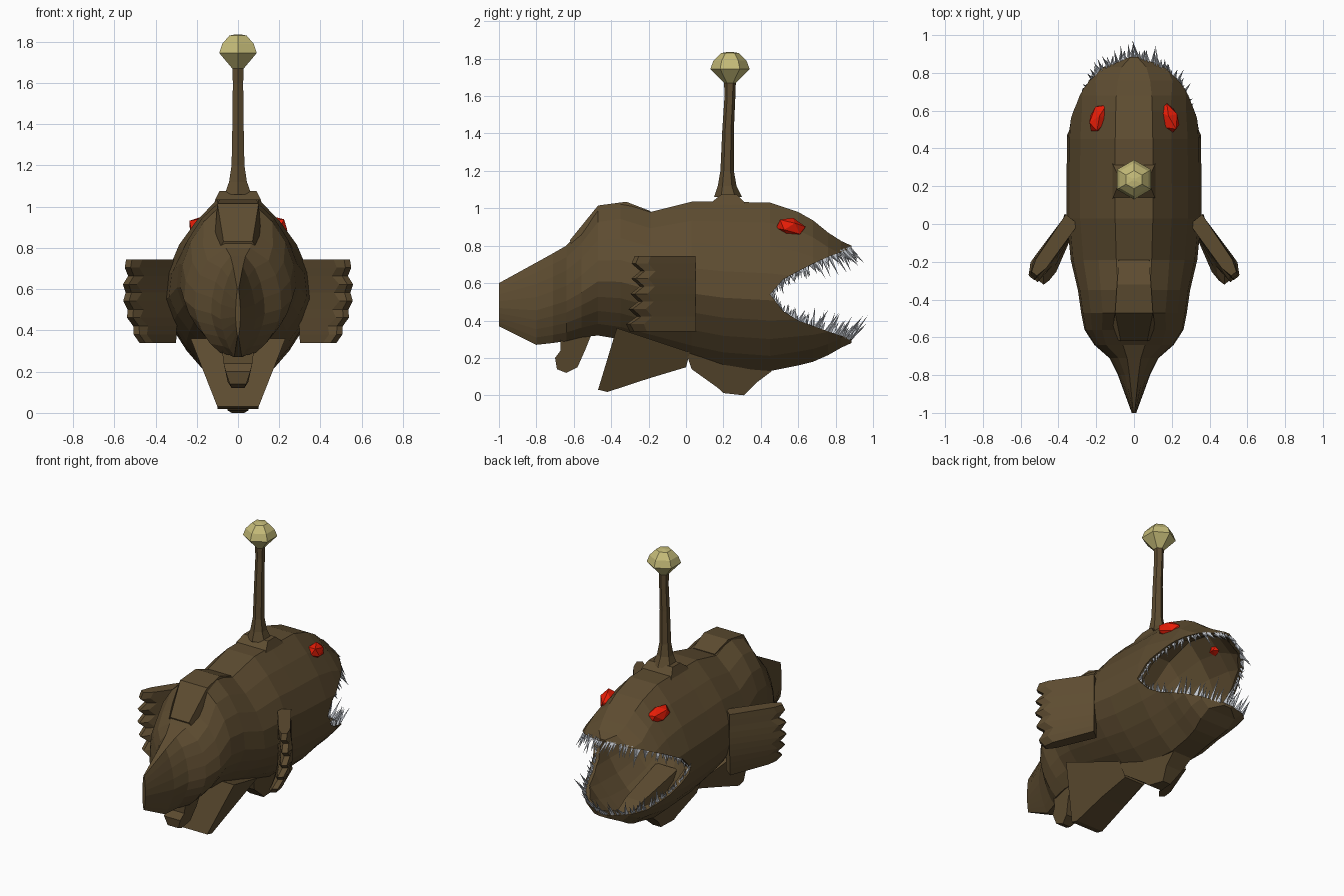
import bpy, bmesh, math, random
from mathutils import Vector, Matrix

if "Cube" in bpy.data.objects:
    bpy.data.objects.remove(bpy.data.objects["Cube"])

random.seed(4)


def material(name, rgb):
    m = bpy.data.materials.new(name)
    m.diffuse_color = (*rgb, 1)
    m.use_nodes = True
    m.node_tree.nodes["Principled BSDF"].inputs["Base Color"].default_value = m.diffuse_color
    return m


BROWN = material("brown_skin", (0.110, 0.072, 0.030))
RED = material("red_eye", (0.80, 0.012, 0.002))
GLOW = material("pale_yellow_lure", (0.56, 0.50, 0.19))
TOOTH = material("grey_tooth", (0.60, 0.63, 0.68))


def finish(name, bm, mat):
    bmesh.ops.recalc_face_normals(bm, faces=bm.faces[:])
    me = bpy.data.meshes.new(name)
    bm.to_mesh(me)
    bm.free()
    me.materials.append(mat)
    ob = bpy.data.objects.new(name, me)
    bpy.context.collection.objects.link(ob)
    return ob


def loft(name, rings, mat):
    """Skin closed rings of points and cap both ends."""
    bm = bmesh.new()
    vs = [[bm.verts.new(p) for p in r] for r in rings]
    n = len(vs[0])
    for a, b in zip(vs, vs[1:]):
        for i in range(n):
            bm.faces.new((a[i], a[(i + 1) % n], b[(i + 1) % n], b[i]))
    bm.faces.new(vs[0])
    bm.faces.new(vs[-1])
    return finish(name, bm, mat)


def slab(name, pts, mat):
    """Side outline of (y, z, half width), mirrored across x = 0."""
    return loft(name, [[(s * w, y, z) for y, z, w in pts] for s in (-1, 1)], mat)


def lathe(name, rows, sides, mat):
    """Rows of (radius, y, z) stacked upward."""
    angles = [2 * math.pi * (i + .5) / sides for i in range(sides)]
    return loft(name, [[(r * math.cos(a), y + r * math.sin(a), z) for a in angles]
                       for r, y, z in rows], mat)


def lerp_table(table, t):
    for a, b in zip(table, table[1:]):
        if t <= b[0]:
            f = max(0, (t - a[0]) / (b[0] - a[0]))
            return [p + (q - p) * f for p, q in zip(a, b)]
    return list(table[-1])


# Body stations: y, top, bottom, half width, roundness
BODY = [(-1.0, .60, .37, .012, 1), (-.8, .71, .27, .085, 1), (-.71, .76, .28, .13, .8),
        (-.64, .80, .29, .21, .6), (-.56, .88, .31, .262, .75), (-.47, 1.01, .32, .28, .9),
        (-.35, 1.03, .30, .297, .9), (-.19, .98, .26, .335, 1), (.03, 1.035, .19, .357, 1),
        (.2, 1.035, .15, .357, 1), (.45, 1.03, .13, .355, 1), (.6, .98, .16, .345, 1),
        (.68, .935, .18, .335, .9), (.76, .87, .215, .305, .7), (.83, .825, .255, .235, .55),
        (.885, .80, .28, .06, .5)]
# Half section: height fraction, width fraction
SECTION = [(0, .22), (.09, .48), (.19, .7), (.3, .88), (.42, 1), (.58, .96), (.74, .8),
           (.88, .56), (1, .28)]


def body_ring(y, top, bot, half, k):
    side = [(half * w ** (k if h < .95 else 1), y, bot + (top - bot) * h) for h, w in SECTION]
    return side + [(-x, yy, z) for x, yy, z in reversed(side)]


body = loft("body", [body_ring(*s) for s in BODY], BROWN)

# Mouth opening and throat cavity
UPPER = [(.45, .54), (.52, .62), (.65, .69), (.77, .745), (.885, .785)]
LOWER = [(.45, .54), (.52, .45), (.60, .40), (.75, .345), (.885, .30)]
gap = slab("mouth_cutter", [(y, z, .6) for y, z in
                            UPPER + [(1.1, .86), (1.1, .22)] + LOWER[:0:-1]], BROWN)
inner = []
for y, scale in ((.12, .35), (.25, .7), (.42, .87), (.6, .9), (.7, .9), (.8, .89), (.89, .87)):
    s = lerp_table(BODY, y)
    mid = (s[1] + s[2]) / 2
    inner.append([(x * scale, y, mid + (z - mid) * scale) for x, _, z in body_ring(*s)])
throat = loft("throat_cutter", inner, BROWN)
for cutter in (gap, throat):
    mod = body.modifiers.new("cut", 'BOOLEAN')
    mod.operation, mod.solver, mod.object = 'DIFFERENCE', 'EXACT', cutter
    bpy.context.view_layer.objects.active = body
    bpy.ops.object.modifier_apply(modifier=mod.name)
    bpy.data.objects.remove(cutter)


# Teeth along both jaws
def half_width(y, z):
    _, top, bot, half, k = lerp_table(BODY, y)
    return half * lerp_table(SECTION, (z - bot) / (top - bot))[1] ** k


def jaw_teeth(name, rim, up):
    path = []
    for i in range(41):
        y = .46 + .42 * i / 40
        z = lerp_table(rim, y)[1]
        path.append(Vector((half_width(y, z) * .95, y - .008, z)))
    path.append(Vector((0, .88, path[-1].z)))
    lengths = [0]
    for a, b in zip(path, path[1:]):
        lengths.append(lengths[-1] + (b - a).length)
    table = [(d, *p) for d, p in zip(lengths, path)]
    bm = bmesh.new()
    count = 34
    for i in range(count):
        for s in (-1, 1):
            f = (i + random.random()) / count
            p = Vector(lerp_table(table, f * lengths[-1])[1:])
            p.x *= s
            size = random.uniform(.045, .09) * (.6 + .75 * f)
            if random.random() < .22:
                size *= 1.45
            lean = Vector((p.x * .7 + random.uniform(-.25, .25),
                           .95 * f + random.uniform(-.35, .35), up))
            lean.normalize()
            rot = lean.to_track_quat('Z', 'Y').to_matrix().to_4x4()
            bmesh.ops.create_cone(bm, segments=4, radius1=.011, radius2=0, depth=size, cap_ends=True,
                                  matrix=Matrix.Translation(p + lean * (size / 2 - .008)) @ rot)
    finish(name, bm, TOOTH)


jaw_teeth("upper_teeth", UPPER, -1)
jaw_teeth("lower_teeth", LOWER, 1)

# Tongue
slab("tongue", [(.2, .22, .08), (.6, .18, .09), (.66, .22, .05), (.55, .27, .06), (.2, .36, .08)], BROWN)

# Belly bump, pelvic fin and small rear fin
slab("belly_bump", [(.0, .23, .12), (.03, .14, .1), (.17, .04, .06), (.2, .012, .05), (.31, 0, .03),
                    (.38, .07, .06), (.46, .13, .07), (.4, .155, .08)], BROWN)
slab("pelvic_fin", [(-.37, .36, .23), (-.47, .03, .1), (-.42, .018, .1), (-.2, .09, .09),
                    (0, .15, .07), (.02, .23, .13)], BROWN)
slab("rear_fin", [(-.5, .34, .08), (-.54, .24, .07), (-.58, .15, .05), (-.64, .12, .03),
                  (-.69, .14, .04), (-.70, .20, .06), (-.67, .24, .07), (-.67, .33, .08)], BROWN)

# Dorsal ridge
slab("dorsal_ridge", [(-.2, .93, .12), (-.19, .985, .08), (-.32, 1.035, .09), (-.47, 1.015, .1),
                      (-.62, .83, .07), (-.6, .76, .12)], BROWN)


# Side fins with scalloped trailing edge
def side_fin(name, s):
    normal = Vector((.785, .62, 0))
    tips = [.32, .345, .29, .355, .30, .36, .30, .355, .29, .34, .30]
    rings = []
    for i, reach in enumerate(tips):
        z = .745 - .405 * i / (len(tips) - 1)
        bow = -.10 * ((z - .6) / .26) ** 2 if z < .6 else -.02 * (z - .6) / .14
        profile = [(-.03, .042), (reach * .8, .036), (reach, .018)]
        profile += [(d, -t) for d, t in reversed(profile)]
        ring = [Vector((.345 + .62 * min(d, .325), -.785 * d, z)) + normal * (bow * d / .35 + t)
                for d, t in profile]
        rings.append([(s * p.x, p.y, p.z) for p in ring])
    loft(name, rings, BROWN)


for label, s in (("left", -1), ("right", 1)):
    side_fin(label + "_side_fin", s)
    # Eyes
    bm = bmesh.new()
    place = (Matrix.Translation((s * .187, .56, .897)) @ Matrix.Rotation(s * .35, 4, 'Z')
             @ Matrix.Rotation(-.25, 4, 'X') @ Matrix.Diagonal((.052, .088, .054, 1)))
    bmesh.ops.create_icosphere(bm, subdivisions=1, radius=1, matrix=place)
    finish(label + "_eye", bm, RED)

# Lure on its stalk
slab("stalk_base", [(.13, 1.0, .12), (.14, 1.035, .11), (.19, 1.075, .09), (.27, 1.075, .09),
                    (.31, 1.035, .11), (.33, 1.0, .12)], BROWN)
lathe("stalk", [(.075, .225, 1.06), (.05, .22, 1.12), (.036, .22, 1.2), (.031, .225, 1.42),
                (.029, .235, 1.6), (.032, .235, 1.69)], 6, BROWN)
lathe("lure", [(.032, .235, 1.67), (.105, .235, 1.745), (.088, .235, 1.79),
               (.048, .235, 1.83), (.01, .235, 1.836)], 6, GLOW)
